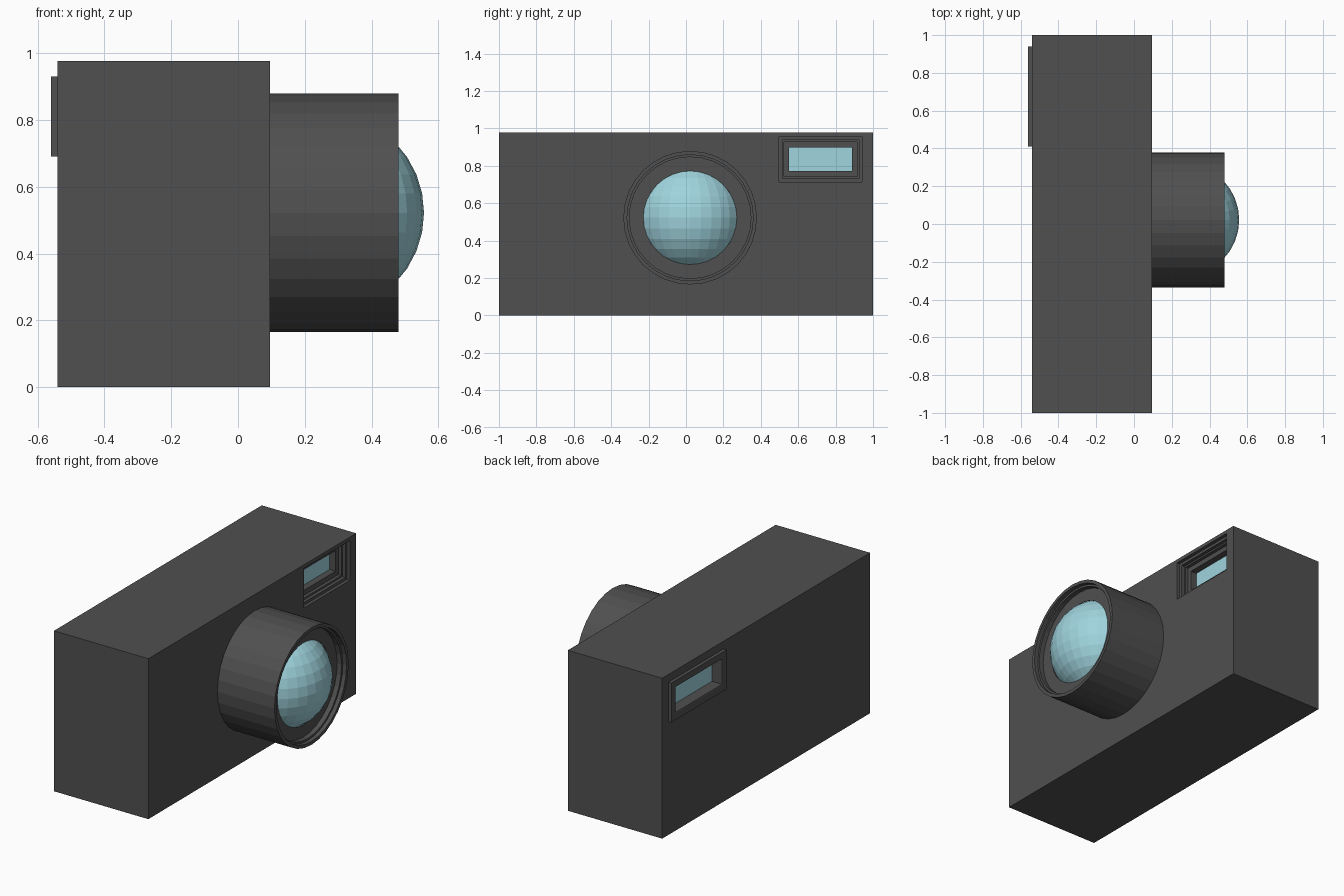
import bpy, bmesh, math
from mathutils import Matrix, Vector

if "Cube" in bpy.data.objects:
    bpy.data.objects.remove(bpy.data.objects["Cube"])


def material(name, rgb):
    m = bpy.data.materials.new(name)
    m.diffuse_color = (*rgb, 1)
    m.use_nodes = True
    m.node_tree.nodes["Principled BSDF"].inputs["Base Color"].default_value = m.diffuse_color
    return m


GREY = material("dark grey", (0.08, 0.08, 0.08))
GLASS = material("pale blue glass", (0.35, 0.66, 0.73))


def finish(name, bm, mats):
    bmesh.ops.recalc_face_normals(bm, faces=bm.faces)
    me = bpy.data.meshes.new(name)
    bm.to_mesh(me)
    bm.free()
    for m in mats:
        me.materials.append(m)
    ob = bpy.data.objects.new(name, me)
    bpy.context.collection.objects.link(ob)
    return ob


def skin(bm, loops):
    """Join consecutive vertex loops with quads."""
    for a, b in zip(loops, loops[1:]):
        n = len(a)
        for i in range(n):
            j = (i + 1) % n
            bm.faces.new((a[i], a[j], b[j], b[i]))


# Camera body: rectangles (x, y0, y1, z0, z1) from the back window
# through the box to the stepped front viewfinder window
X0, X1 = -0.54, 0.096
rects = [
    (-0.49, 0.45, 0.90, 0.735, 0.89),
    (-0.558, 0.45, 0.90, 0.735, 0.89),
    (-0.56, 0.445, 0.905, 0.73, 0.895),
    (-0.56, 0.41, 0.94, 0.69, 0.93),
    (X0, 0.41, 0.94, 0.69, 0.93),
    (X0, -1, 1, 0, 0.977),
    (X1, -1, 1, 0, 0.977),
    (X1, 0.497, 0.941, 0.714, 0.955),
    (X1 - 0.02, 0.497, 0.941, 0.714, 0.955),
    (X1 - 0.02, 0.515, 0.925, 0.731, 0.938),
    (X1 - 0.04, 0.515, 0.925, 0.731, 0.938),
    (X1 - 0.04, 0.525, 0.914, 0.742, 0.928),
    (X1 - 0.06, 0.525, 0.914, 0.742, 0.928),
    (X1 - 0.06, 0.551, 0.888, 0.773, 0.898),
    (X1 - 0.10, 0.551, 0.888, 0.773, 0.898),
]
bm = bmesh.new()
loops = [[bm.verts.new((x, y, z)) for y, z in ((a, c), (b, c), (b, d), (a, d))]
         for x, a, b, c, d in rects]
skin(bm, loops)
for end in (loops[0], loops[-1]):          # window panes
    bm.faces.new(end).material_index = 1
finish("camera_body", bm, [GREY, GLASS])

# Lens barrel: stepped profile (x, radius) spun about the lens axis
CY, CZ, SEG = 0.022, 0.522, 32
profile = [(X1 - 0.01, 0.357), (0.48, 0.357), (0.48, 0.337), (0.455, 0.337),
           (0.455, 0.325), (0.425, 0.325), (0.425, 0.25), (0.38, 0.25)]
bm = bmesh.new()
loops = [[bm.verts.new((x, CY + r * math.cos(2 * math.pi * i / SEG),
                        CZ + r * math.sin(2 * math.pi * i / SEG)))
          for i in range(SEG)] for x, r in profile]
skin(bm, loops)
bm.faces.new(loops[0])
bm.faces.new(loops[-1])
finish("lens_barrel", bm, [GREY])

# Lens glass: faceted sphere cut down to a dome
bm = bmesh.new()
R = 0.30
bmesh.ops.create_uvsphere(bm, u_segments=32, v_segments=16, radius=R,
                          matrix=Matrix.Translation((0.557 - R, CY, CZ)))
bmesh.ops.bisect_plane(bm, geom=bm.verts[:] + bm.edges[:] + bm.faces[:],
                       plane_co=Vector((0.42, 0, 0)), plane_no=Vector((1, 0, 0)),
                       clear_inner=True)
finish("lens_glass", bm, [GLASS])
